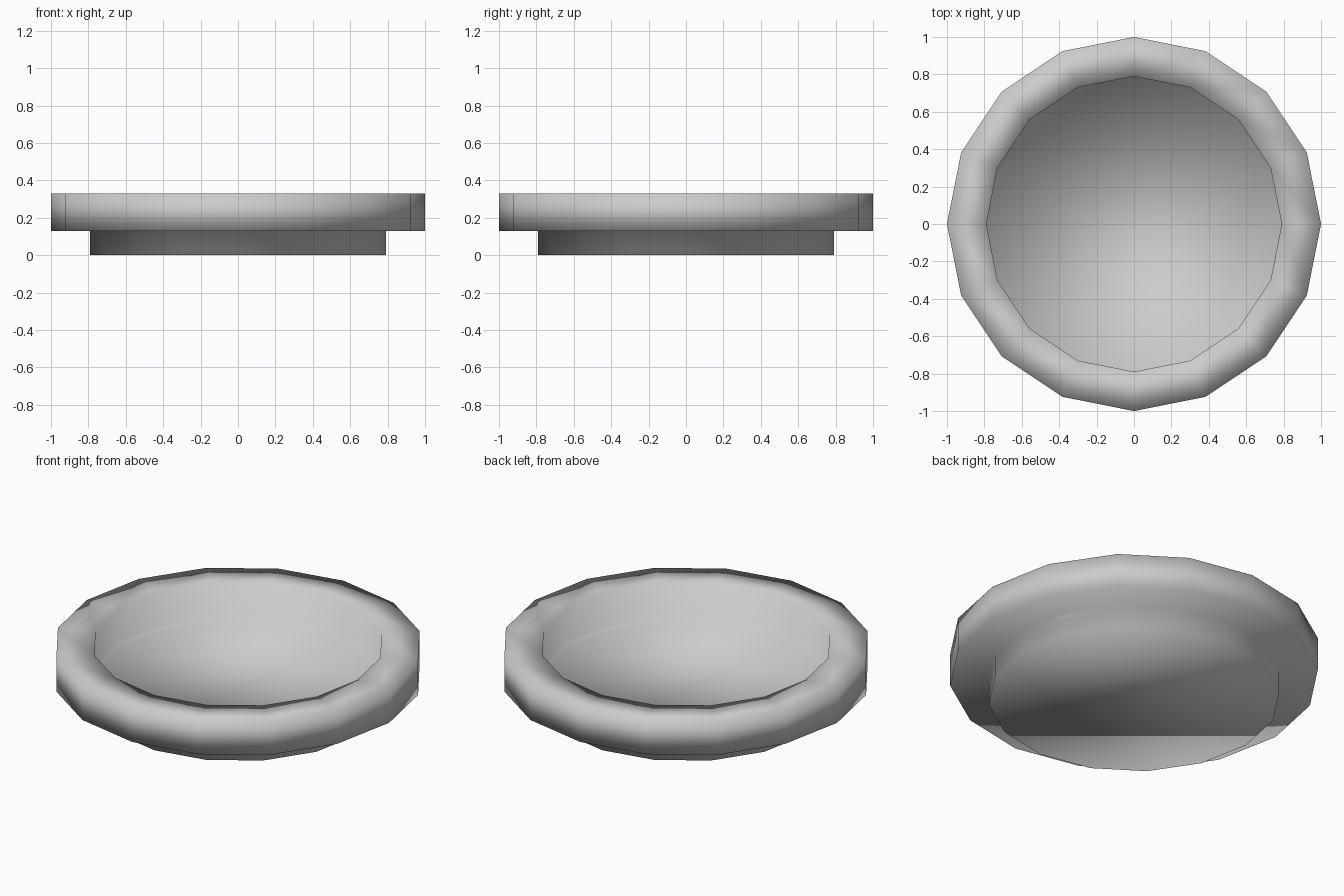
import bpy, bmesh
from math import cos, sin, tau

if "Cube" in bpy.data.objects:
    bpy.data.objects.remove(bpy.data.objects["Cube"])

SIDES = 16

# Half cross-section (radius, height): underside -> foot -> rim -> inner floor
PROFILE = [(0.79, 0.0), (0.79, 0.13), (1.0, 0.13),
           (1.0, 0.33), (0.79, 0.33), (0.79, 0.10)]


def lathe(name, profile, sides):
    bm = bmesh.new()
    rings = [[bm.verts.new((r * cos(tau * i / sides), r * sin(tau * i / sides), z))
              for i in range(sides)] for r, z in profile]
    for low, high in zip(rings, rings[1:]):
        for i in range(sides):
            j = (i + 1) % sides
            bm.faces.new((low[i], low[j], high[j], high[i]))
    bm.faces.new(rings[0][::-1])   # underside
    bm.faces.new(rings[-1])        # inner floor
    bmesh.ops.recalc_face_normals(bm, faces=bm.faces)
    for face in bm.faces:
        face.smooth = True         # soft shading across every edge
    mesh = bpy.data.meshes.new(name)
    bm.to_mesh(mesh)
    bm.free()
    obj = bpy.data.objects.new(name, mesh)
    bpy.context.collection.objects.link(obj)
    return obj


# Shallow round dish with an overhanging rim
lathe("round_dish", PROFILE, SIDES)
